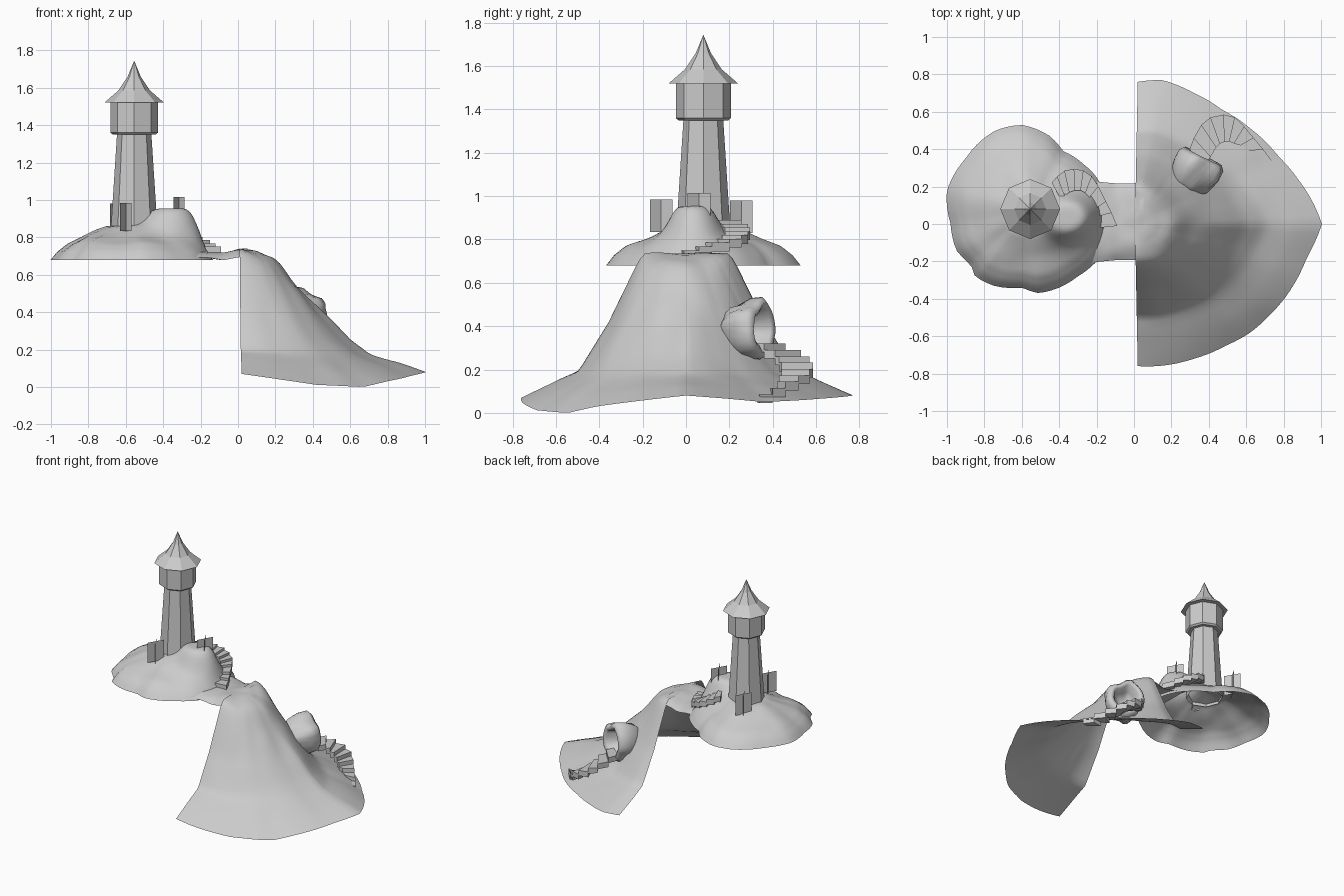
import bpy, bmesh, math
from mathutils import Vector, noise

if "Cube" in bpy.data.objects:
    bpy.data.objects.remove(bpy.data.objects["Cube"])

stone = bpy.data.materials.new("light grey")
stone.diffuse_color = (0.6, 0.6, 0.6, 1)
stone.use_nodes = True
stone.node_tree.nodes["Principled BSDF"].inputs["Base Color"].default_value = stone.diffuse_color


def make(name, verts, faces, smooth=False):
    me = bpy.data.meshes.new(name)
    me.from_pydata(verts, [], faces)
    me.materials.append(stone)
    for p in me.polygons:
        p.use_smooth = smooth
    ob = bpy.data.objects.new(name, me)
    bpy.context.collection.objects.link(ob)
    return ob


def lerp(table, x):
    """Piecewise linear lookup."""
    if x <= table[0][0]:
        return table[0][1]
    for (a, u), (b, v) in zip(table, table[1:]):
        if x <= b:
            return u + (v - u) * (x - a) / max(b - a, 1e-9)
    return table[-1][1]


def bump(x, y, amp, freq=7):
    return amp * noise.noise(Vector((x * freq, y * freq, 3.7)))


def polar_table(pts, cx, cy):
    return sorted((math.degrees(math.atan2(y - cy, x - cx)), math.hypot(x - cx, y - cy))
                  for x, y in pts)


def grid_faces(rows, cols, closed=False):
    n = cols if closed else cols - 1
    return [(i * cols + j, (i + 1) * cols + j, (i + 1) * cols + (j + 1) % cols,
             i * cols + (j + 1) % cols) for i in range(rows - 1) for j in range(n)]


# hill: open half cone shell
hill_out = polar_table([(0.0, -.76), (.1, -.76), (.3, -.72), (.47, -.65), (.6, -.58), (.7, -.49),
                        (.78, -.4), (.9, -.18), (.98, 0), (.93, .12), (.86, .23), (.75, .36),
                        (.6, .51), (.45, .61), (.3, .70), (.13, .77), (0.0, .76)], 0, 0)
ridge = [(0, .735), (.1, .73), (.2, .68), (.3, .55), (.5, .36), (.6, .25), (.7, .175), (.85, .13), (1, .075)]
side = [(0, .735), (.25, .74), (.29, .71), (.39, .55), (.47, .42), (.65, .2), (.84, .13), (1, .075)]
edge = [(-90, .07), (-60, .012), (-40, .0), (-28, .03), (0, .08), (25, .05), (45, .06), (90, .085)]
ROWS, COLS = 33, 61
verts = []
for i in range(ROWS):
    t = i / (ROWS - 1)
    for j in range(COLS):
        a = -90 + 180 * j / (COLS - 1)
        r = lerp(hill_out, a) * t
        x, y = r * math.cos(math.radians(a)), r * math.sin(math.radians(a))
        k = abs(a) / 90
        z = lerp(ridge, t) * (1 - k) + lerp(side, t) * k + (lerp(edge, a) - .075) * t ** 4
        z += bump(x, y, .025) * min(1, t * 4) * (1 - t)
        verts.append((x + .02 + .005 * (1 - k) * t - .015 * (1 - t), y, max(z, 0)))
make("hill", verts, grid_faces(ROWS, COLS), True)

# island: open dome with a knoll beside the tower
CX, CY = -.555, .08
isl = polar_table([(-1, .18), (-.97, .25), (-.9, .35), (-.74, .5), (-.6, .53), (-.45, .47), (-.38, .39),
                   (-.27, .32), (-.2, .25), (-.14, .1), (-.15, -.08), (-.2, -.2), (-.3, -.28), (-.4, -.34),
                   (-.51, -.37), (-.6, -.34), (-.75, -.33), (-.85, -.28), (-.87, -.22), (-.95, -.14),
                   (-.98, 0)], CX, CY)
isl = [(isl[-1][0] - 360, isl[-1][1])] + isl + [(isl[0][0] + 360, isl[0][1])]
dome = [(0, .88), (.33, .86), (.6, .805), (.8, .765), (.92, .725), (1, .68)]
ROWS, COLS = 25, 72
verts = []
for i in range(ROWS):
    t = i / (ROWS - 1)
    for j in range(COLS):
        a = -180 + 360 * j / COLS
        r = lerp(isl, a) * t
        x, y = CX + r * math.cos(math.radians(a)), CY + r * math.sin(math.radians(a))
        z = lerp(dome, t) + bump(x, y, .03) * t * (1 - t) * 2
        d = math.hypot((x + .355) / .14, (y - .035) / .115)
        z += (.955 - z) / (1 + d ** 6) * min(1, (1 - t) * 6)
        verts.append((x, y, z))
make("island", verts, grid_faces(ROWS, COLS, True), True)

# neck joining island and hill
mid = [(-.28, .74), (-.15, .722), (-.08, .715), (0, .735), (.05, .735)]
half = [(-.28, .24), (-.2, .215), (-.1, .205), (0, .205), (.05, .21)]
verts = []
for i in range(15):
    x = -.28 + .33 * i / 14
    for j in range(19):
        s = -1 + j / 9
        y = s * lerp(half, x) + .012
        verts.append((x, y, lerp(mid, x) - .035 * s ** 4 + bump(x, y, .012, 9)))
make("neck", verts, grid_faces(15, 19), True)


def revolve(name, profile, n, origin, axis=(0, 0, 1), smooth=False, wobble=0):
    """Turn (radius, height) pairs around an axis."""
    q = Vector((0, 0, 1)).rotation_difference(Vector(axis).normalized())
    vs = []
    for r, h in profile:
        for j in range(n):
            a = 2 * math.pi * j / n
            k = r * (1 + bump(math.cos(a), math.sin(a) + h * 3, wobble, 1.7))
            vs.append(Vector(origin) + q @ Vector((k * math.cos(a), k * math.sin(a), h)))
    ob = make(name, vs, grid_faces(len(profile), n, True), smooth)
    bm = bmesh.new()
    bm.from_mesh(ob.data)
    bmesh.ops.remove_doubles(bm, verts=bm.verts, dist=1e-5)
    bmesh.ops.recalc_face_normals(bm, faces=bm.faces)
    bm.to_mesh(ob.data)
    bm.free()
    return ob


# lighthouse: eight-sided tower, lantern room and flared roof
base = (CX, CY, 0)
revolve("tower", [(.125, .84), (.092, 1.35)], 8, base)
revolve("lantern_room", [(0, 1.35), (.115, 1.35), (.127, 1.36), (.127, 1.52)], 8, base)
revolve("roof", [(0, 1.52), (.16, 1.52), (.085, 1.585), (.035, 1.66), (0, 1.745)], 8, base)

# cave mouth bulging from the hill
revolve("cave", [(0, -.2), (.06, -.19), (.11, -.14), (.138, -.06), (.138, 0), (.115, .025), (.09, .01),
                 (.075, -.05), (.04, -.09), (0, -.1)], 28, (.35, .345, .39), (.45, .88, .05), True, .3)


def stairs(name, outer, inner, z0, z1, thick):
    """Wedge-shaped treads between two rails."""
    vs, fs = [], []
    n = len(outer) - 1
    for i in range(n):
        top = z0 + (z1 - z0) * i / (n - 1)
        b = len(vs)
        loop = [outer[i], outer[i + 1], inner[i + 1], inner[i]]
        vs += [(x, y, top - thick) for x, y in loop] + [(x, y, top) for x, y in loop]
        fs += [(b, b + 1, b + 2, b + 3), (b + 7, b + 6, b + 5, b + 4)]
        fs += [(b + k, b + k + 4, b + (k + 1) % 4 + 4, b + (k + 1) % 4) for k in range(4)]
    make(name, vs, fs)


stairs("lower_stairs",
       [(.29, .38), (.32, .46), (.36, .53), (.41, .57), (.48, .585), (.54, .57), (.59, .52), (.64, .46),
        (.69, .40), (.735, .34)],
       [(.38, .31), (.41, .36), (.44, .41), (.46, .43), (.485, .44), (.51, .44), (.535, .43), (.57, .42),
        (.62, .39), (.69, .33)], .32, .085, .04)
stairs("upper_stairs",
       [(-.44, .22), (-.41, .255), (-.37, .285), (-.32, .295), (-.27, .285), (-.225, .255), (-.19, .2),
        (-.15, .12), (-.12, .06), (-.09, -.01)],
       [(-.39, .13), (-.37, .15), (-.345, .17), (-.315, .18), (-.285, .18), (-.26, .165), (-.24, .14),
        (-.21, .08), (-.195, .04), (-.18, -.02)], .89, .75, .04)

# grass tufts: crossed upright plates
for k, (x, y, z) in enumerate([(-.60, -.115, .985), (-.315, .06, 1.015), (-.655, .255, .98)]):
    vs, fs = [], []
    for ang in (60, 120):
        dx, dy = .06 * math.cos(math.radians(ang)), .06 * math.sin(math.radians(ang))
        b = len(vs)
        vs += [(x - dx, y - dy, z - .15), (x + dx, y + dy, z - .15), (x + dx, y + dy, z), (x - dx, y - dy, z)]
        fs.append((b, b + 1, b + 2, b + 3))
    make("grass_tuft_%d" % (k + 1), vs, fs)
